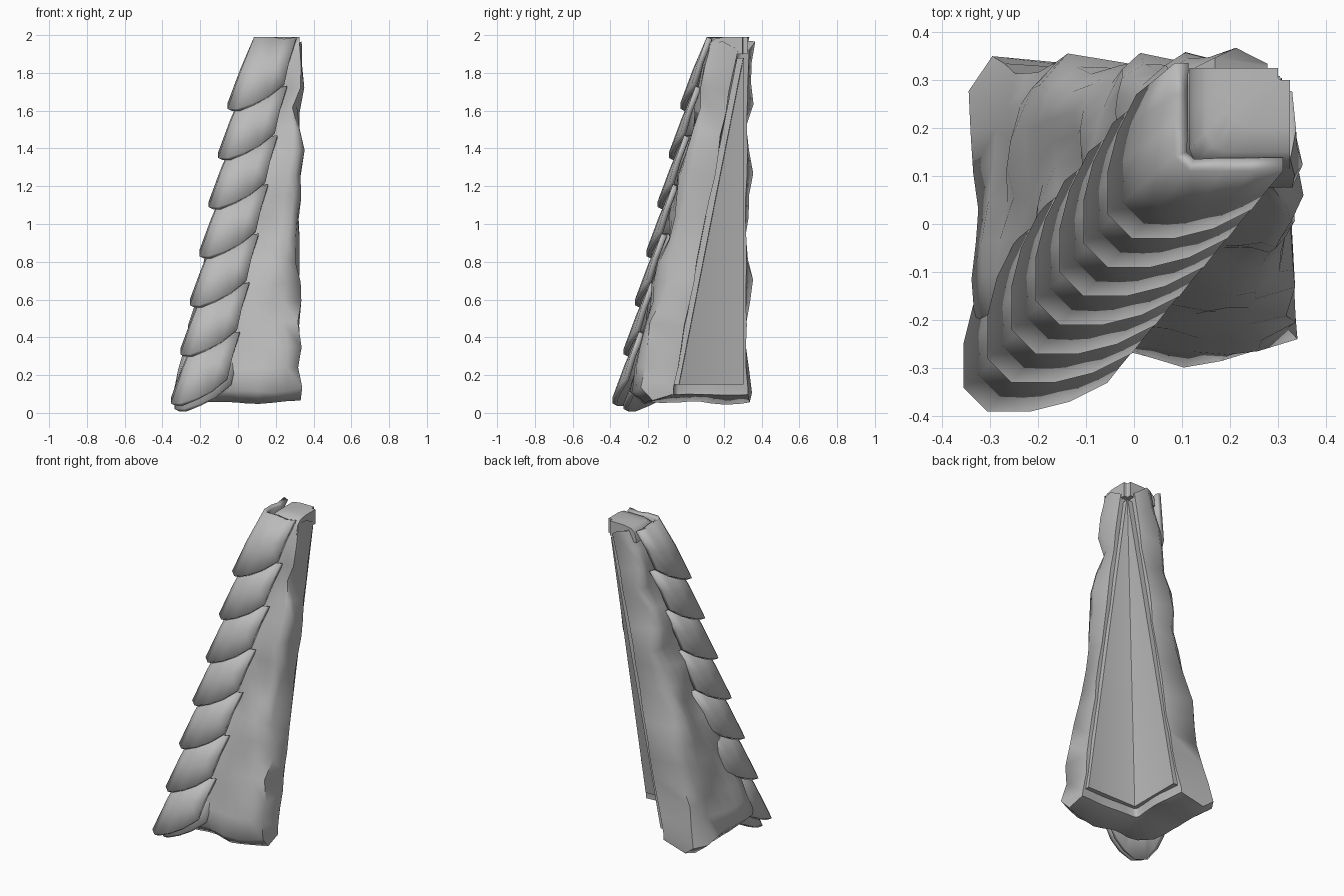
import bpy, math
from mathutils import Vector, noise

cube = bpy.data.objects.get("Cube")
if cube:
    bpy.data.objects.remove(cube)

grey = bpy.data.materials.new("weathered_grey")
grey.use_nodes = True
grey.diffuse_color = (0.5, 0.5, 0.5, 1)
grey.node_tree.nodes["Principled BSDF"].inputs["Base Color"].default_value = (0.5, 0.5, 0.5, 1)


def lerp(a, b, t):
    return a + (b - a) * t


def loft(name, rows, closed, angle):
    """Skin rows of points; closed rings pair outer and inner halves for the caps."""
    n = len(rows[0])
    verts = [p for row in rows for p in row]
    faces = []
    for r in range(len(rows) - 1):
        for i in range(n if closed else n - 1):
            j = (i + 1) % n
            faces.append((r * n + i, r * n + j, (r + 1) * n + j, (r + 1) * n + i))
    if closed:
        for base in (0, (len(rows) - 1) * n):
            for i in range(n // 2 - 1):
                faces.append((base + i, base + n - 1 - i, base + n - 2 - i, base + i + 1))
    mesh = bpy.data.meshes.new(name)
    mesh.from_pydata(verts, [], faces)
    mesh.materials.append(grey)
    obj = bpy.data.objects.new(name, mesh)
    bpy.context.collection.objects.link(obj)
    bpy.ops.object.select_all(action="DESELECT")
    obj.select_set(True)
    bpy.context.view_layer.objects.active = obj
    bpy.ops.object.mode_set(mode="EDIT")
    bpy.ops.mesh.select_all(action="SELECT")
    bpy.ops.mesh.normals_make_consistent(inside=False)
    bpy.ops.object.mode_set(mode="OBJECT")
    bpy.ops.object.shade_smooth_by_angle(angle=math.radians(angle))
    return obj


def corner_path(depth, end, z, chamfer, steps, roll=0.0):
    """L-shaped path: front wing, chamfered hip corner, side wing; roll rounds the ends."""
    start = depth + chamfer
    wing = [(lerp(end, start, i / steps), depth) for i in range(steps + 1)]
    wing[0] = (end, depth + roll)
    middle = depth + chamfer * 0.3
    pts = wing + [(middle, middle)] + [(y, x) for x, y in reversed(wing)]
    return [Vector((x, y, z)) for x, y in pts]


# Thatched corner: two lumpy wings meeting at the hip, rolled under at the eaves
def lump(p, size):
    n = noise.noise_vector(p * 5.0 + Vector((3.1, 7.7, 1.3)))
    return p + Vector((n.x, n.y, n.z * 0.5)) * size


levels, steps = 16, 7
rows = []
for k in range(-1, levels + 1):
    t = max(k, 0) / levels
    tuck = 0.08 if k < 0 else 0
    outer_z = lerp(0.12, 1.96, t) - tuck * 0.8
    outer = corner_path(lerp(-0.29, 0.14, t) + tuck, 0.325, outer_z, 0.08, steps, 0.045)
    inner = corner_path(lerp(-0.065, 0.27, t), 0.325, lerp(0.13, 1.92, t) - tuck * 0.4, 0.02, steps)
    for i, p in enumerate(outer):
        if i > steps + 1:
            # The side wing spreads a little wider at the eaves
            p.x -= 0.045 * (1 - t)
        p.y += 0.012 if i > 2 * steps else 0
    outer = [lump(p, 0.05) for p in outer]
    inner = [lump(p, 0.015) for p in inner]
    rows.append(outer + inner[::-1])
loft("thatch_corner", rows, True, 65)

# Inner lining boards under both wings, set back from the thatch rims
lining = []
for t in (0, 1):
    z, face = lerp(0.15, 1.88, t), lerp(-0.07, 0.27, t)
    lining.append(corner_path(face, 0.305, z, 0.005, 1)
                  + corner_path(face + 0.033, 0.305, z, 0.005, 1)[::-1])
loft("lining_boards", lining, True, 30)

# Rounded cap closing the narrow top
cap = [corner_path(depth, 0.325, z, 0.04, 2) + corner_path(0.3, 0.325, z, 0.005, 2)[::-1]
       for depth, z in ((0.115, 1.9), (0.125, 1.955), (0.15, 1.98), (0.2, 1.99))]
loft("top_cap", cap, True, 60)

# Hip tiles: broad flared tongues overlapping down the corner
half_lip = [(0.30, 0.06, 0.13), (0.22, 0.02, 0.07), (0.14, 0.0, 0.03), (0.05, 0.0, 0.0)]
half_rise = [(0.065, 0.08, 0.25), (0.08, 0.12, 0.3), (0.1, 0.14, 0.35), (0.12, 0.14, 0.38)]


def mirrored(half):
    return [Vector(p) for p in half] + [Vector((y, x, z)) for x, y, z in reversed(half)]


def hip_tile(name, corner):
    low = [corner + p for p in mirrored(half_lip)]
    high = [p + r for p, r in zip(low, mirrored(half_rise))]
    mid = [a.lerp(b, 0.5) + Vector((-0.005, -0.005, 0)) for a, b in zip(low, high)]
    tile = loft(name, [low, mid, high], False, 50)
    solid = tile.modifiers.new("thickness", "SOLIDIFY")
    solid.thickness = 0.03
    # Thicken inward, whichever way the shell is facing
    outward = tile.data.polygons[3].normal.dot(Vector((-1, -1, 0))) > 0
    solid.offset = -1 if outward else 1


top_corner = Vector((-0.055, -0.03, 1.61))
step = Vector((-0.05, -0.06, -0.26))
for i in range(7):
    hip_tile("hip_tile_%d" % (i + 1), top_corner + step * i)
hip_tile("eave_under_tile", top_corner + step * 6 + Vector((0.02, 0.06, -0.03)))
